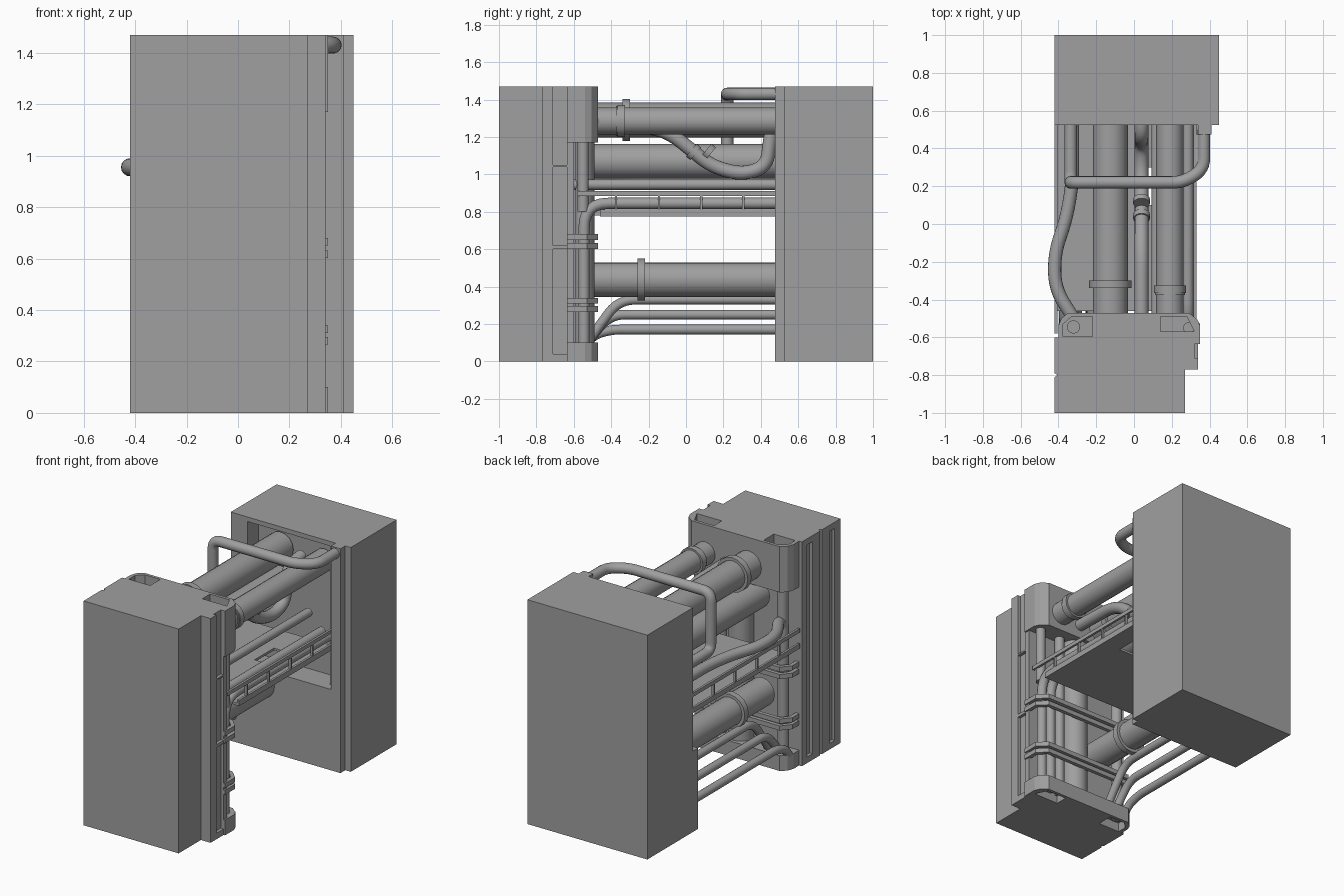
import bpy, bmesh, math
from mathutils import Vector

cube = bpy.data.objects.get("Cube")
if cube:
    bpy.data.objects.remove(cube, do_unlink=True)

grey = bpy.data.materials.new("machine grey")
grey.use_nodes = True
grey.diffuse_color = (0.35, 0.35, 0.35, 1)
grey.node_tree.nodes["Principled BSDF"].inputs["Base Color"].default_value = (0.35, 0.35, 0.35, 1)

H = 1.47            # overall height
REAR = 0.5          # where pipes enter the rear block


def select(obj):
    bpy.ops.object.select_all(action='DESELECT')
    obj.select_set(True)
    bpy.context.view_layer.objects.active = obj


def link(name, data):
    obj = bpy.data.objects.new(name, data)
    bpy.context.collection.objects.link(obj)
    data.materials.append(grey)
    return obj


def prism(name, outline, z0, z1):
    """Upright prism from a plan outline."""
    bm = bmesh.new()
    face = bm.faces.new([bm.verts.new((x, y, z0)) for x, y in outline])
    ext = bmesh.ops.extrude_face_region(bm, geom=[face])
    top = [v for v in ext["geom"] if isinstance(v, bmesh.types.BMVert)]
    bmesh.ops.translate(bm, verts=top, vec=(0, 0, z1 - z0))
    bmesh.ops.recalc_face_normals(bm, faces=bm.faces)
    mesh = bpy.data.meshes.new(name)
    bm.to_mesh(mesh)
    bm.free()
    return link(name, mesh)


def box(name, x0, x1, y0, y1, z0, z1):
    return prism(name, [(x0, y0), (x1, y0), (x1, y1), (x0, y1)], z0, z1)


def cut(obj, cutter):
    """Subtract a cutter and discard it."""
    cutter.hide_render = True
    mod = obj.modifiers.new("cut", 'BOOLEAN')
    mod.operation = 'DIFFERENCE'
    mod.solver = 'EXACT'
    mod.object = cutter
    select(obj)
    bpy.ops.object.modifier_apply(modifier=mod.name)
    bpy.data.objects.remove(cutter, do_unlink=True)


def fillet(points, r):
    """Round the corners of a path."""
    pts = [Vector(p) for p in points]
    out = [pts[0]]
    for a, b, c in zip(pts, pts[1:], pts[2:]):
        d = min(r, (a - b).length * 0.48, (c - b).length * 0.48)
        p, q = b + (a - b).normalized() * d, b + (c - b).normalized() * d
        for i in range(7):
            t = i / 6
            out.append(p * (1 - t) ** 2 + b * 2 * t * (1 - t) + q * t * t)
    return out + [pts[-1]]


def pipe(name, points, radius, bend=0.1):
    pts = fillet(points, bend)
    curve = bpy.data.curves.new(name, 'CURVE')
    curve.dimensions = '3D'
    curve.bevel_depth = radius
    curve.bevel_resolution = 6
    curve.use_fill_caps = True
    spline = curve.splines.new('POLY')
    spline.points.add(len(pts) - 1)
    for sp, p in zip(spline.points, pts):
        sp.co = (*p, 1)
    obj = link(name, curve)
    select(obj)
    bpy.ops.object.convert(target='MESH')
    bpy.ops.object.shade_smooth_by_angle(angle=math.radians(40))
    return obj


def tube(name, x, z, radius, y0, flange=None, flange_r=0.0):
    """Large straight tube with an optional rounded ring."""
    pipe(name, [(x, y0, z), (x, 0.62, z)], radius)
    if flange is not None:
        ring = pipe(name + "_flange", [(x, flange - 0.02, z), (x, flange + 0.02, z)], flange_r)
        bev = ring.modifiers.new("round", 'BEVEL')
        bev.width = 0.012
        bev.segments = 2
        bev.limit_method = 'ANGLE'


# Front block with stepped side and a vertical groove
body = prism("front_block", [(-.42, -1), (.27, -1), (.27, -.77), (.34, -.77), (.34, -.6),
                             (-.42, -.6), (-.42, -.79), (-.405, -.8), (-.42, -.81)], 0, H)
for z0, z1 in ((.04, .6), (.62, 1.04), (1.05, H + .05)):
    cut(body, box("slot", .32, .4, -.71, -.635, z0, z1))
for y in (-.71, -.94):
    cut(body, box("slot", -.5, -.4, y, y + .055, .04, H - .04))

# Rounded end caps behind the front block, with corner pockets
cap_outline = [(-.4, -.61), (-.4, -.54), (-.385, -.5), (-.35, -.47), (.29, -.47),
               (.335, -.505), (.35, -.54), (.35, -.635), (.33, -.635), (.33, -.61)]
left_pocket = [(-.375, -.595), (-.22, -.595), (-.22, -.49), (-.33, -.49), (-.375, -.53)]
right_pocket = [(.14, -.57), (.32, -.57), (.28, -.49), (.14, -.49)]
for name, z0, z1, p0, p1 in (("top_cap", 1.17, H, H - .1, H + .1),
                             ("bottom_cap", 0, .1, -.1, .06)):
    cap = prism(name, cap_outline, z0, z1)
    for pocket in (left_pocket, right_pocket):
        cut(cap, prism("pocket", pocket, p0, p1))

# Clamp bands around the upright pipes
band = [(-.4, -.62), (-.4, -.53), (-.35, -.47), (.29, -.47), (.35, -.53), (.35, -.635)]
inner = [(.325, -.635), (.325, -.54), (.28, -.495), (-.34, -.495), (-.375, -.54), (-.375, -.62)]
for i, z in enumerate((.265, .31, .602, .65)):
    prism(f"clamp_band_{i + 1}", band + inner, z, z + .03)

# Rear block with a recess, lower apron and side column
rear = box("rear_block", -.42, .45, .525, 1, 0, H)
cut(rear, box("recess", -.3, .3, .4, .64, .53, H - .03))
prism("rear_column", [(.34, .475), (.41, .475), (.41, .53), (.34, .53)], 0, H)
box("rear_apron", -.42, .34, .475, .53, 0, .53)

# Large horizontal tubes
tube("upper_right_tube", -.125, 1.29, .093, -.5, -.32, .113)
tube("upper_left_tube", .19, 1.285, .073, -.5, -.345, .085)
pipe("upper_left_collar", [(.19, -.375, 1.285), (.19, -.355, 1.285)], .08)
tube("middle_tube", -.125, 1.07, .092, -.56)
tube("lower_tube", -.16, .437, .092, -.56, -.24, .112)

# Sagging hose between the upper tubes
pipe("sagging_hose", [(.04, -.5, 1.26), (.04, -.12, 1.25), (.04, .14, 1.04), (.04, .3, 1.0),
                      (.04, .43, 1.04), (.04, .46, 1.26), (.04, .6, 1.28)], .037, .12)
for y in (.04, .12):
    pipe("upper_stub", [(.04, y - .012, 1.13), (.04, y + .012, 1.11)], .044)

# Raised handle pipe over the top
pipe("handle_pipe", [(.37, REAR, 1.43), (.37, .29, 1.43), (.26, .22, 1.43), (-.335, .22, 1.43),
                     (-.335, .22, 1.05), (-.335, .56, 1.05)], .033, .06)

# Bulging side pipe that turns down into the front block
pipe("side_pipe", [(-.325, .56, .955), (-.325, .22, .955), (-.36, .02, .955), (-.42, -.15, .955),
                   (-.42, -.34, .955), (-.32, -.5, .955), (-.32, -.55, .93), (-.32, -.55, .05)],
     .035, .12)

# Cable tray with ladder sides
plate = box("tray_plate", -.41, .33, -.46, .53, .775, .79)
cut(plate, box("plate_opening", .05, .2, .1, .3, .7, .9))
for side, x in (("right", -.42), ("left", .315)):
    box(f"tray_top_rail_{side}", x, x + .015, -.58, .53, .885, .91)
    box(f"tray_bottom_rail_{side}", x, x + .015, -.58 if x < 0 else -.46, .53, .78, .812)
    for y in (-.38, -.15, .075, .3):
        box(f"tray_rung_{side}", x, x + .015, y, y + .012, .8, .89)

# Pipes running along the tray and down the front block
for x in (.215, .285):
    pipe("tray_pipe", [(x, .56, .845), (x, -.545, .845), (x, -.545, .05)], .03, .13)
pipe("tray_upper_pipe", [(.12, .56, .945), (.12, -.6, .945)], .028)
pipe("upright_pipe", [(0, -.57, .05), (0, -.57, 1.2)], .08)
pipe("upright_thin_pipe", [(.13, -.56, .05), (.13, -.56, 1.2)], .03)
pipe("upright_left_pipe", [(.29, -.55, .8), (.29, -.55, 1.4)], .03)
pipe("upright_right_pipe", [(-.32, -.545, .9), (-.32, -.545, 1.42)], .035)

# Low pipes that bend down to the bottom cap
for x, z, y in ((-.37, .17, -.4), (-.3, .25, -.4), (-.23, .33, -.36)):
    pipe("low_pipe", [(x, .56, z), (x, y, z), (x, -.5, .14), (x, -.55, .06)], .026, .09)
